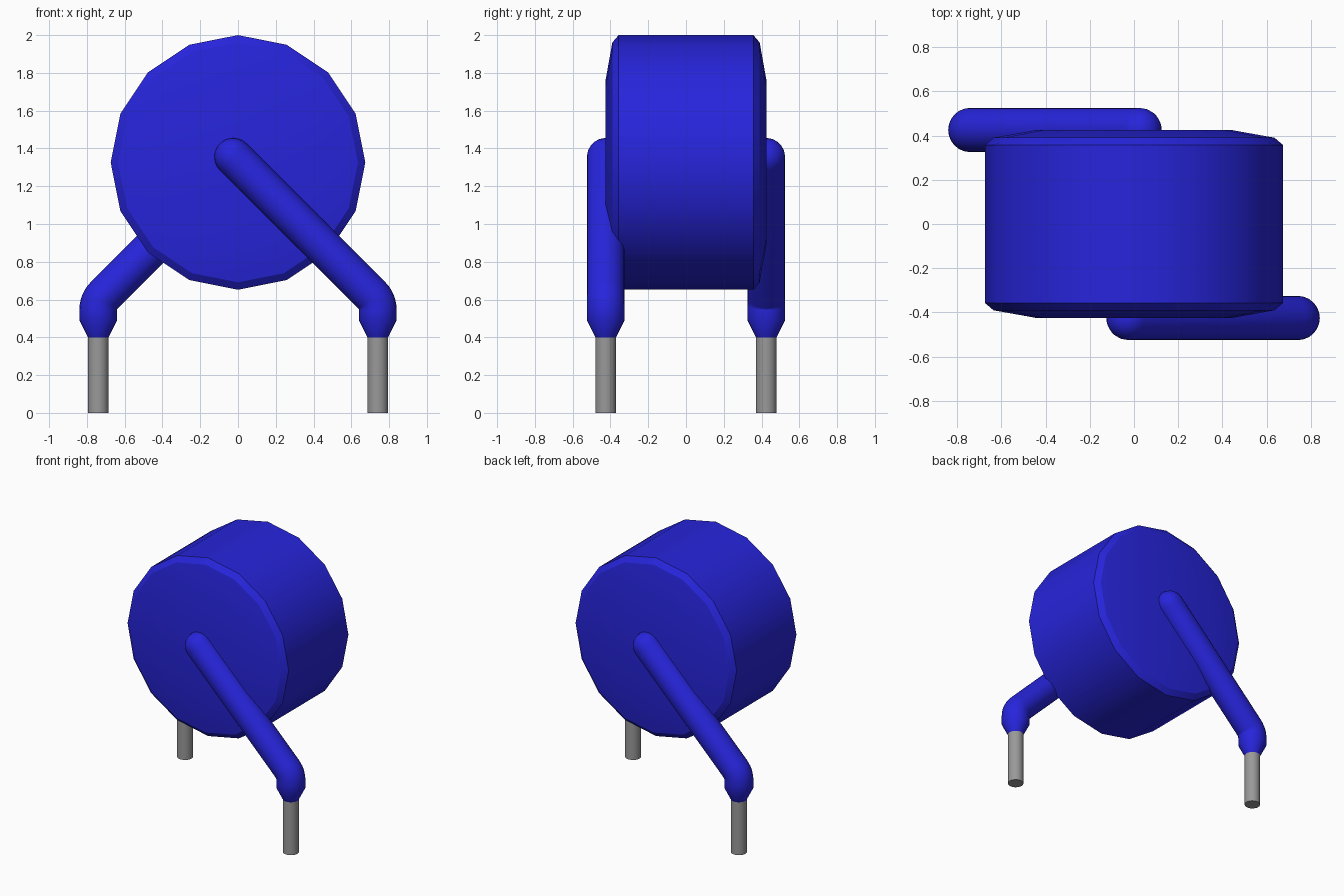
import bpy, bmesh
from math import sin, cos, pi, radians
from mathutils import Vector

cube = bpy.data.objects.get("Cube")
if cube:
    bpy.data.objects.remove(cube, do_unlink=True)


def material(name, rgb):
    mat = bpy.data.materials.new(name)
    mat.use_nodes = True
    mat.diffuse_color = (*rgb, 1)
    mat.node_tree.nodes["Principled BSDF"].inputs["Base Color"].default_value = (*rgb, 1)
    return mat


BLUE = material("blue coating", (0.02, 0.018, 0.71))
GREY = material("grey metal", (0.32, 0.32, 0.32))


def sweep(name, rings, sides, mat, sharp=30):
    """Skin circular rings given as (centre, direction, radius), closed at both ends.
    Each direction is square to its ring's 'across' axis."""
    bm = bmesh.new()
    loops = []
    for centre, direction, across, radius in rings:
        up = direction.cross(across)
        loops.append([bm.verts.new(centre + radius * (cos(a) * up + sin(a) * across))
                      for a in (2 * pi * i / sides for i in range(sides))])
    for a, b in zip(loops, loops[1:]):
        for i in range(sides):
            j = (i + 1) % sides
            bm.faces.new((a[i], a[j], b[j], b[i]))
    bm.faces.new(loops[0])
    bm.faces.new(loops[-1])
    bmesh.ops.recalc_face_normals(bm, faces=bm.faces)
    mesh = bpy.data.meshes.new(name)
    bm.to_mesh(mesh)
    bm.free()
    mesh.materials.append(mat)
    obj = bpy.data.objects.new(name, mesh)
    bpy.context.collection.objects.link(obj)
    bpy.ops.object.select_all(action='DESELECT')
    obj.select_set(True)
    bpy.context.view_layer.objects.active = obj
    bpy.ops.object.shade_smooth_by_angle(angle=radians(sharp))
    return obj


X, Y, Z = Vector((1, 0, 0)), Vector((0, 1, 0)), Vector((0, 0, 1))

# Drum body: 16 sides, chamfered rim and slightly domed ends
half = [(0.425, 0.44), (0.39, 0.635), (0.357, 0.674)]
profile = [(-y, r) for y, r in half] + [(y, r) for y, r in reversed(half)]
sweep("drum_body", [(Vector((0, y, 1.326)), Y, X, r) for y, r in profile], 16, BLUE)

# Coated lead: domed top, 45 degree run, bend, and taper down to the pin
TUBE, PIN, OFFSET = 0.1, 0.055, -0.425
start = Vector((-0.025, OFFSET, 1.355))
slope = (X - Z).normalized()
lead = []
for i in range(7):
    a = radians(3 + 87 * i / 6)
    lead.append((start - slope * TUBE * cos(a), slope, Y, TUBE * sin(a)))
bend_centre = Vector((0.63, OFFSET, 0.545))
for i in range(7):
    a = radians(45 - 45 * i / 6)
    out = X * cos(a) + Z * sin(a)
    lead.append((bend_centre + out * 0.11, X * sin(a) - Z * cos(a), Y, TUBE))
foot = Vector((0.74, OFFSET, 0))
lead += [(foot + Z * 0.49, -Z, Y, TUBE), (foot + Z * 0.4, -Z, Y, PIN)]
pin = [(foot + Z * 0.405, -Z, Y, PIN), (foot, -Z, Y, PIN)]

# Front lead on the left, back lead turned half way round on the right
for side, turn in (("front", 0), ("back", pi)):
    for part, rings, mat in (("lead", lead, BLUE), ("pin", pin, GREY)):
        sweep(f"{side}_{part}", rings, 24, mat).rotation_euler.z = turn
